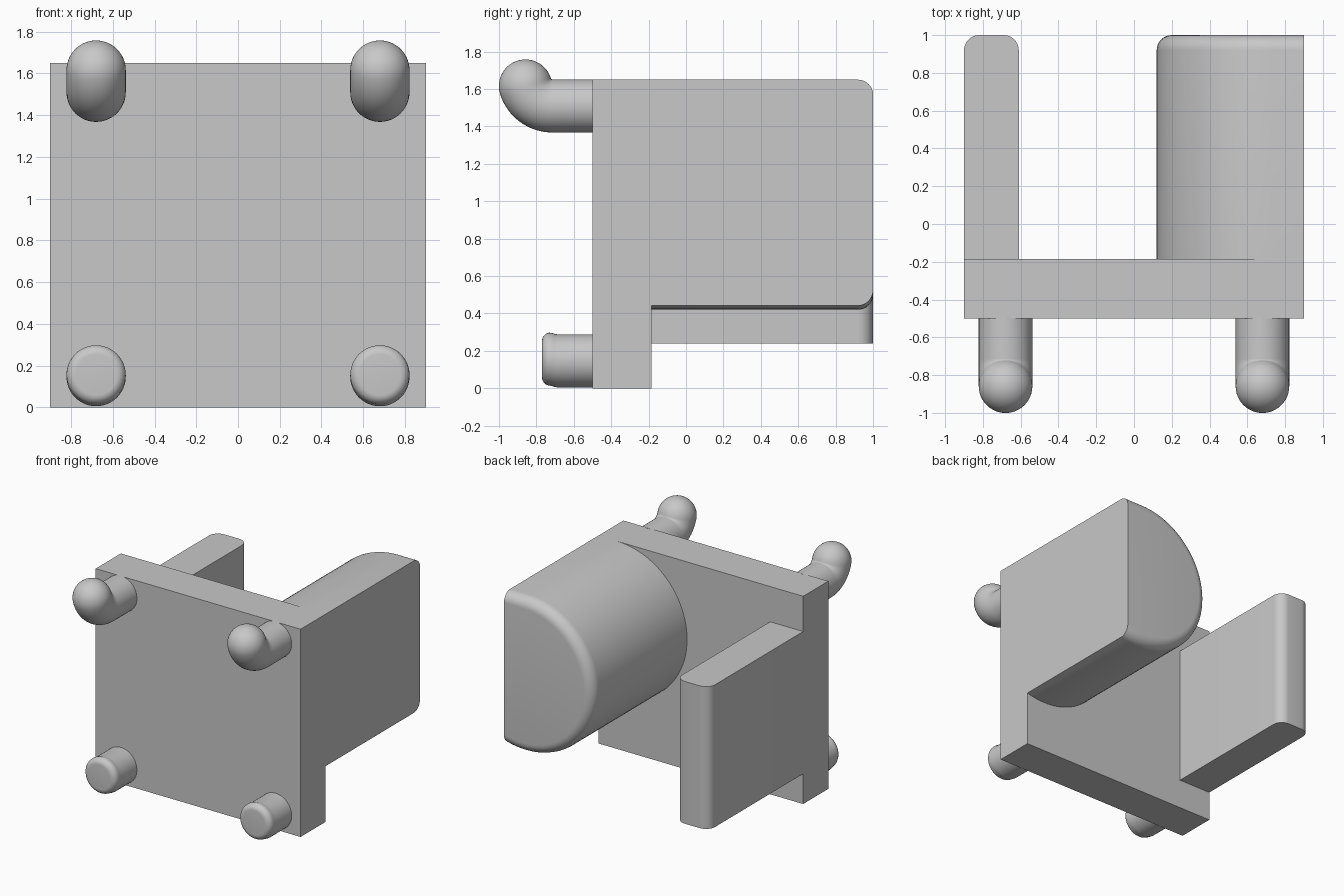
import bpy, bmesh
from math import sin, cos, pi, radians, asin

cube = bpy.data.objects.get("Cube")
if cube:
    bpy.data.objects.remove(cube, do_unlink=True)

GREY = (0.58, 0.58, 0.58, 1)
mat = bpy.data.materials.new("plain grey")
mat.use_nodes = True
mat.diffuse_color = GREY
mat.node_tree.nodes["Principled BSDF"].inputs["Base Color"].default_value = GREY

PLATE_BACK = -0.185
HALF_WIDTH = 0.9
TOP = 1.65


def finish(name, bm, smooth=True):
    bmesh.ops.recalc_face_normals(bm, faces=bm.faces)
    mesh = bpy.data.meshes.new(name)
    bm.to_mesh(mesh)
    bm.free()
    mesh.materials.append(mat)
    obj = bpy.data.objects.new(name, mesh)
    bpy.context.collection.objects.link(obj)
    if smooth:
        bpy.ops.object.select_all(action='DESELECT')
        obj.select_set(True)
        bpy.context.view_layer.objects.active = obj
        bpy.ops.object.shade_smooth_by_angle(angle=radians(30))
    return obj


def box(lo, hi):
    bm = bmesh.new()
    bmesh.ops.create_cube(bm, size=1)
    for v in bm.verts:
        v.co = [(a + b) / 2 + c * (b - a) for a, b, c in zip(lo, hi, v.co)]
    return bm


def bevel(bm, edges, radius):
    bmesh.ops.bevel(bm, geom=edges, offset=radius, offset_type='OFFSET',
                    segments=8, profile=0.5, affect='EDGES', clamp_overlap=False)


def loft(name, x, rings, sides=48):
    """Skin circles given as (y, z, upward tilt, radius)."""
    bm = bmesh.new()
    loops = []
    for y, z, tilt, r in rings:
        loop = []
        for i in range(sides):
            a = 2 * pi * i / sides
            up = r * sin(a)
            loop.append(bm.verts.new((x + r * cos(a), y + up * sin(tilt), z + up * cos(tilt))))
        loops.append(loop)
    for a, b in zip(loops, loops[1:]):
        for i in range(sides):
            j = (i + 1) % sides
            bm.faces.new((a[i], a[j], b[j], b[i]))
    bm.faces.new(loops[0])
    bm.faces.new(loops[-1])
    return finish(name, bm)


# Upright mounting plate
finish("mounting_plate", box((-HALF_WIDTH, -0.5, 0), (HALF_WIDTH, PLATE_BACK, TOP)), False)

# Thin side wall with rounded rear upright edges
bm = box((-HALF_WIDTH, PLATE_BACK, 0.24), (-0.61, 1, 1.37))
bevel(bm, [e for e in bm.edges if all(v.co.y > 0.99 for v in e.verts)
           and abs(e.verts[0].co.x - e.verts[1].co.x) < 0.01], 0.08)
finish("side_wall", bm)

# Round-backed block: flat top and outer side, arc towards the middle
R, CX = 0.615, 0.735
CZ = TOP - R
end = pi + pi / 2 + asin((HALF_WIDTH - CX) / R)
profile = [(HALF_WIDTH, TOP)]
for i in range(49):
    a = pi / 2 + (end - pi / 2) * i / 48
    profile.append((CX + R * cos(a), CZ + R * sin(a)))
bm = bmesh.new()
face = bm.faces.new([bm.verts.new((x, PLATE_BACK, z)) for x, z in profile])
out = bmesh.ops.extrude_face_region(bm, geom=[face], use_keep_orig=True)
for v in out["geom"]:
    if isinstance(v, bmesh.types.BMVert):
        v.co.y = 1
bmesh.ops.recalc_face_normals(bm, faces=bm.faces)
rear = [e for e in bm.edges if all(v.co.y > 0.99 for v in e.verts)
        and not all(v.co.x > HALF_WIDTH - 0.001 for v in e.verts)]
bevel(bm, rear, 0.08)
finish("rounded_block", bm)

# Upper hooks: straight shank, upward bend and ball tip
PEG = 0.142
BEND, BEND_Y, BEND_Z = 0.15, -0.715, 1.66
turn = radians(73)
hook = [(-0.49, BEND_Z - BEND, 0, PEG)]
for i in range(17):
    t = turn * i / 16
    hook.append((BEND_Y - BEND * sin(t), BEND_Z - BEND * cos(t), t, PEG))
tip_y, tip_z = hook[-1][:2]
for i in range(1, 16):
    a = pi / 2 * i / 15.2
    d = PEG * sin(a)
    hook.append((tip_y - d * cos(turn), tip_z + d * sin(turn), turn, PEG * cos(a)))

# Lower pegs: short shank with a slightly raised, rounded end
peg = [(-0.49, 0.147, 0, PEG), (-0.69, 0.147, 0, PEG),
       (-0.705, 0.15, 0, PEG), (-0.72, 0.155, 0, PEG)]
for i in range(1, 9):
    a = pi / 2 * i / 8
    peg.append((-0.725 - 0.045 * sin(a), 0.156, 0, PEG - 0.045 * (1 - cos(a))))

for side, x in (("right", -0.68), ("left", 0.68)):
    loft("upper_hook_" + side, x, hook)
    loft("lower_peg_" + side, x, peg)
